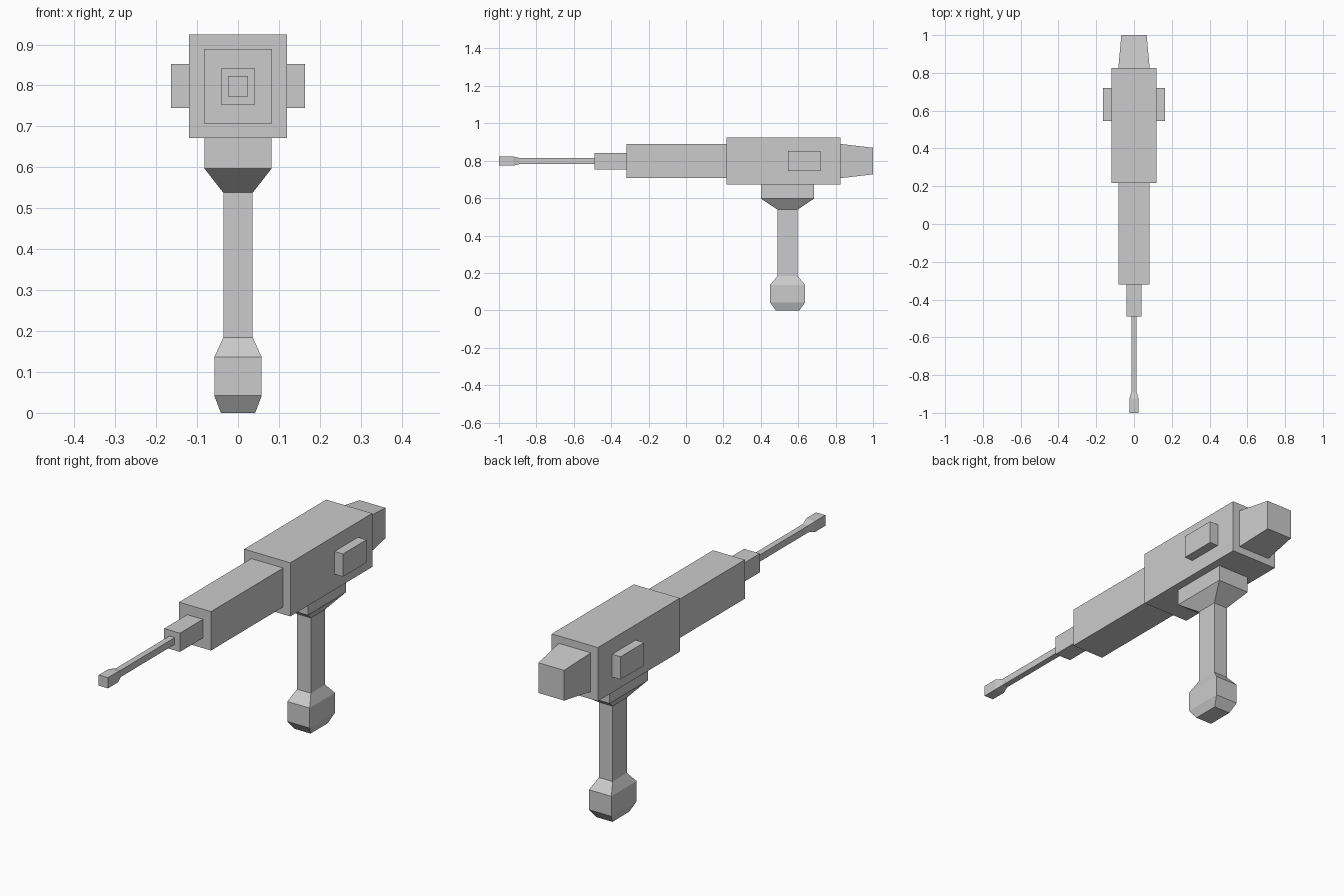
import bpy, bmesh

if "Cube" in bpy.data.objects:
    bpy.data.objects.remove(bpy.data.objects["Cube"])


def loft(name, axis, sections):
    """Closed solid through rectangles: (position, min_a, max_a, min_b, max_b).
    axis 'Y': a = x, b = z.  axis 'Z': a = x, b = y."""
    bm = bmesh.new()
    rings = []
    for t, a0, a1, b0, b1 in sections:
        corners = [(a0, b0), (a1, b0), (a1, b1), (a0, b1)]
        rings.append([bm.verts.new((a, t, b) if axis == 'Y' else (a, b, t))
                      for a, b in corners])
    for r, s in zip(rings, rings[1:]):
        for i in range(4):
            j = (i + 1) % 4
            bm.faces.new((r[i], r[j], s[j], s[i]))
    bm.faces.new(rings[0])
    bm.faces.new(rings[-1])
    bmesh.ops.recalc_face_normals(bm, faces=bm.faces)
    mesh = bpy.data.meshes.new(name)
    bm.to_mesh(mesh)
    bm.free()
    obj = bpy.data.objects.new(name, mesh)
    bpy.context.collection.objects.link(obj)
    return obj


ZC = 0.798   # height of the barrel axis


def along_y(name, *sections):
    """Sections are (y, half_width, half_height) about the barrel axis."""
    return loft(name, 'Y', [(y, -w, w, ZC - h, ZC + h) for y, w, h in sections])


# Main body, barrel and nozzle
along_y("body", (0.217, 0.12, 0.126), (0.826, 0.12, 0.126))
along_y("barrel", (-0.319, 0.083, 0.0915), (0.217, 0.083, 0.0915))
along_y("nozzle", (-0.49, 0.041, 0.044), (-0.319, 0.041, 0.044))

# Thin rod with flared tip
along_y("rod", (-1.0, 0.024, 0.025), (-0.925, 0.024, 0.025),
        (-0.89, 0.014, 0.016), (-0.49, 0.014, 0.016))

# Tapered end cap at the back
along_y("rear_cap", (0.826, 0.083, 0.0915), (1.0, 0.067, 0.071))

# Side blocks
for side, label in ((-1, "left"), (1, "right")):
    x0, x1 = sorted((side * 0.12, side * 0.164))
    loft(f"{label}_side_block", 'Y',
         [(0.545, x0, x1, 0.745, 0.852), (0.72, x0, x1, 0.745, 0.852)])

# Stand: mount block, taper, post and bevelled foot
YC = 0.543
stand = [(0.0, 0.042, 0.063), (0.042, 0.058, 0.094), (0.136, 0.058, 0.094),
         (0.184, 0.036, 0.053), (0.538, 0.036, 0.053),
         (0.597, 0.082, 0.142), (0.672, 0.082, 0.142)]
loft("stand", 'Z', [(z, -w, w, YC - d, YC + d) for z, w, d in stand])
